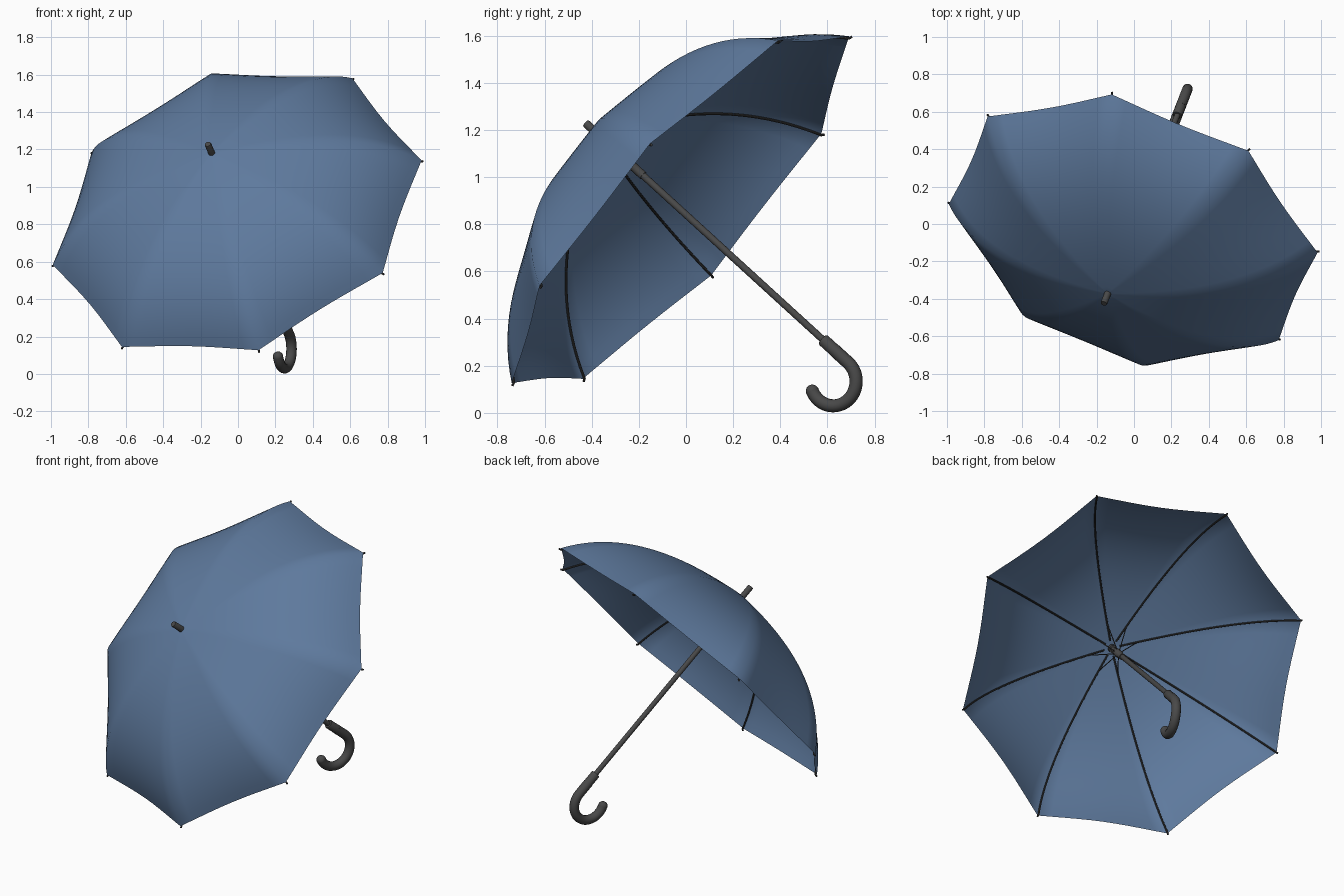
import bpy, bmesh
from math import sin, cos, pi, radians
from mathutils import Vector, Matrix
from mathutils.geometry import interpolate_bezier

cube = bpy.data.objects.get("Cube")
if cube:
    bpy.data.objects.remove(cube, do_unlink=True)


def material(name, rgb):
    m = bpy.data.materials.new(name)
    m.use_nodes = True
    m.diffuse_color = (*rgb, 1)
    bsdf = m.node_tree.nodes["Principled BSDF"]
    bsdf.inputs["Base Color"].default_value = (*rgb, 1)
    bsdf.inputs["Roughness"].default_value = 0.7
    return m


BLUE = material("slate blue cloth", (0.112, 0.193, 0.338))
GREY = material("dark grey shaft", (0.066, 0.066, 0.066))
DARK = material("darker grey ribs", (0.04, 0.04, 0.04))

# Tilted frame: local z runs up the shaft, local x along one rib, origin in the rim plane
up = Vector((-0.277, -0.710, 0.648)).normalized()
side = Vector((-0.115, 0.72, 0.74))
side = (side - up * side.dot(up)).normalized()
FRAME = Matrix((side, up.cross(side), up)).transposed().to_4x4()
FRAME.translation = (-0.004, -0.022, 0.861)

RIBS = 8
STEP = 2 * pi / RIBS


def finish(ob, mat, angle):
    ob.data.materials.append(mat)
    ob.matrix_world = FRAME
    bpy.ops.object.select_all(action='DESELECT')
    ob.select_set(True)
    bpy.context.view_layer.objects.active = ob
    if ob.type == 'CURVE':
        bpy.ops.object.convert(target='MESH')
    bpy.ops.object.shade_smooth_by_angle(angle=radians(angle))


def tubes(name, paths, radius, mat, sides=2):
    """One object holding a round tube along each path."""
    cu = bpy.data.curves.new(name, 'CURVE')
    cu.dimensions = '3D'
    cu.bevel_depth = radius
    cu.bevel_resolution = sides
    cu.use_fill_caps = True
    for path in paths:
        sp = cu.splines.new('POLY')
        sp.points.add(len(path) - 1)
        for p, co in zip(sp.points, path):
            p.co = (*co, 1)
    ob = bpy.data.objects.new(name, cu)
    bpy.context.collection.objects.link(ob)
    finish(ob, mat, 40)


def mesh_object(name, bm, mat, angle):
    bmesh.ops.remove_doubles(bm, verts=bm.verts, dist=1e-5)
    bmesh.ops.recalc_face_normals(bm, faces=bm.faces)
    me = bpy.data.meshes.new(name)
    bm.to_mesh(me)
    bm.free()
    ob = bpy.data.objects.new(name, me)
    bpy.context.collection.objects.link(ob)
    finish(ob, mat, angle)


def lathe(name, profile, mat, segs=20):
    bm = bmesh.new()
    vs = [bm.verts.new((r, 0, z)) for r, z in profile]
    es = [bm.edges.new(pair) for pair in zip(vs, vs[1:])]
    bmesh.ops.spin(bm, geom=vs + es, cent=(0, 0, 0), axis=(0, 0, 1),
                   angle=2 * pi, steps=segs, use_merge=True)
    mesh_object(name, bm, mat, 40)


def polar(r, a, z):
    return Vector((r * cos(a), r * sin(a), z))


# Rib curve from crown to rim as (radius, height)
dome = [p.to_2d() for p in interpolate_bezier(
    Vector((0, 0.495, 0)), Vector((0.38, 0.455, 0)),
    Vector((0.80, 0.347, 0)), Vector((1.033, 0.002, 0)), 25)]

# Canopy: cloth stretched between ribs, pulled inward mid panel and scalloped at the rim
bm = bmesh.new()
CUTS = 10
count = RIBS * CUTS
rings = []
for i, (r, z) in enumerate(dome[1:], 1):
    mid = 0.935 - 0.027 * (i / (len(dome) - 1)) ** 2
    ring = []
    for k in range(count):
        t = 2 * (k % CUTS) / CUTS - 1
        pull = mid + (1 - mid) * t * t
        ring.append(bm.verts.new(polar(r * pull, k * STEP / CUTS, z)))
    rings.append(ring)
crown = bm.verts.new((0, 0, dome[0].y))
for k in range(count):
    n = (k + 1) % count
    bm.faces.new((crown, rings[0][k], rings[0][n]))
    for a, b in zip(rings, rings[1:]):
        bm.faces.new((a[k], b[k], b[n], a[n]))
mesh_object("canopy", bm, BLUE, 60)

# Ribs set inside the cloth along its normal, with tips just past the rim
under = []
for a, b in zip(dome, dome[1:]):
    along = (b - a).normalized()
    under.append(b + Vector((along.y, -along.x)) * 0.010)
under.append(dome[-1] + along * 0.012)
tubes("ribs", [[polar(r, k * STEP, z) for r, z in under]
               for k in range(RIBS)], 0.0055, DARK)

# Short stretchers from the runner to the ribs
tubes("stretchers", [[polar(0.018, k * STEP, 0.34), polar(0.15, k * STEP, 0.462)]
                     for k in range(RIBS)], 0.003, DARK)

# Shaft, runner collars and top ferrule
lathe("shaft", [(0, 0.48), (0.015, 0.48), (0.015, -0.90), (0, -0.90)], GREY)
lathe("ferrule", [(0, 0.568), (0.016, 0.568), (0.018, 0.563), (0.018, 0.47), (0, 0.47)], GREY)
lathe("runner", [(0.014, 0.37), (0.023, 0.37), (0.023, 0.30), (0.019, 0.295),
                 (0.019, 0.225), (0.014, 0.225)], GREY)
lathe("top_notch", [(0.014, 0.48), (0.024, 0.48), (0.024, 0.45), (0.014, 0.45)], GREY)
lathe("handle_sleeve", [(0.014, -0.85), (0.025, -0.85), (0.027, -0.855),
                        (0.027, -0.95), (0, -0.95)], GREY)

# Hooked handle bending in the vertical plane through the shaft
down = Vector((0, 0, -1))
world_down = FRAME.to_3x3().inverted() @ Vector((0, 0, -1))
bend = (world_down - down * world_down.dot(down)).normalized()
R, START, SWEEP = 0.104, 1.0, radians(206)
centre = down * START + bend * R
path = [down * 0.92, down * 0.96]
for i in range(33):
    a = SWEEP * i / 32
    path.append(centre - bend * R * cos(a) + down * R * sin(a))
tubes("hook_handle", [path], 0.028, GREY, 4)

# Rounded end of the hook
bm = bmesh.new()
bmesh.ops.create_uvsphere(bm, u_segments=16, v_segments=10, radius=0.028,
                          matrix=Matrix.Translation(path[-1]))
mesh_object("handle_end", bm, GREY, 60)
